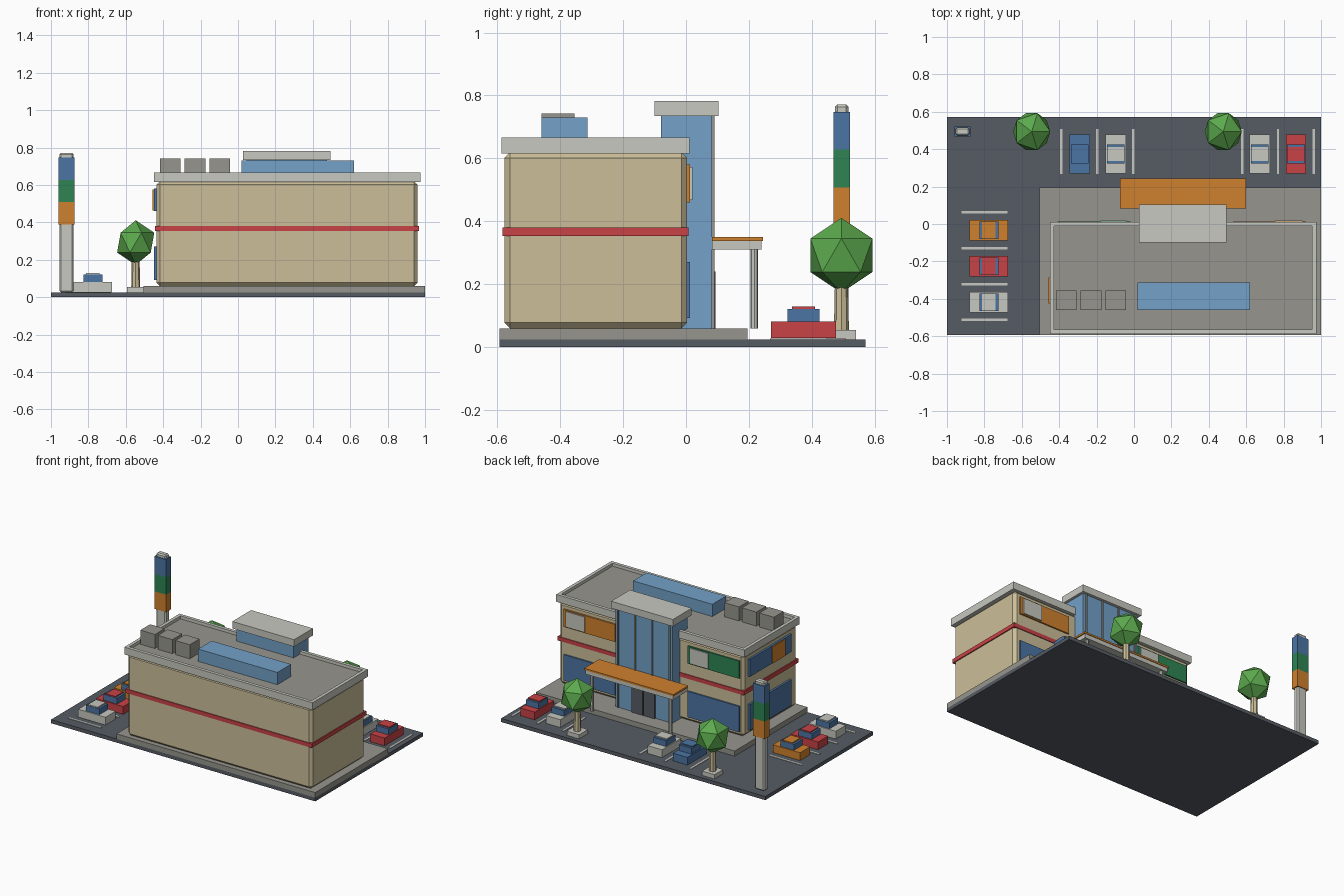
import bpy, bmesh, math
from mathutils import Matrix, Vector

if "Cube" in bpy.data.objects:
    bpy.data.objects.remove(bpy.data.objects["Cube"])


# ---------- colours ----------
def lin(c):
    c /= 255
    return c / 12.92 if c <= 0.04045 else ((c + 0.055) / 1.055) ** 2.4


MATS = {}
for name, rgb in {
    "light_grey": (200, 200, 193), "mid_grey": (150, 149, 141),
    "asphalt": (86, 92, 100), "tan": (203, 190, 153),
    "red": (200, 66, 70), "glass_blue": (115, 161, 200),
    "dark_blue": (76, 117, 164), "orange": (207, 129, 46),
    "leaf_green": (92, 170, 78), "panel_green": (46, 132, 84),
}.items():
    m = bpy.data.materials.new(name)
    m.diffuse_color = (*[lin(c) for c in rgb], 1)
    m.use_nodes = True
    m.node_tree.nodes["Principled BSDF"].inputs["Base Color"].default_value = m.diffuse_color
    MATS[name] = m


# ---------- helpers ----------
def finish(name, bm, *mats):
    me = bpy.data.meshes.new(name)
    bm.to_mesh(me)
    bm.free()
    for m in mats:
        me.materials.append(MATS[m])
    ob = bpy.data.objects.new(name, me)
    bpy.context.collection.objects.link(ob)
    return ob


def box_bm(x, y, z, bevel=0):
    bm = bmesh.new()
    size = Vector((x[1] - x[0], y[1] - y[0], z[1] - z[0]))
    mid = Vector((x[0] + x[1], y[0] + y[1], z[0] + z[1])) / 2
    bmesh.ops.create_cube(bm, size=1, matrix=Matrix.Translation(mid) @ Matrix.Diagonal((*size, 1)))
    if bevel:
        bmesh.ops.bevel(bm, geom=bm.edges[:], offset=bevel, segments=1, affect='EDGES')
    return bm


def box(name, mat, x, y, z, bevel=0):
    return finish(name, box_bm(x, y, z, bevel), mat)


def span(c, w):
    return (c - w / 2, c + w / 2)


def cylinder(name, mat, x, y, z, r1, r2):
    bm = bmesh.new()
    bmesh.ops.create_cone(bm, cap_ends=True, segments=8, radius1=r1, radius2=r2, depth=z[1] - z[0],
                          matrix=Matrix.Translation((x, y, (z[0] + z[1]) / 2)))
    return finish(name, bm, mat)


# ---------- ground ----------
box("parking_lot", "asphalt", (-1, 1), (-0.593, 0.571), (0, 0.025))
box("plinth", "mid_grey", (-0.505, 1), (-0.593, 0.195), (0.02, 0.06))

# ---------- main building ----------
box("building_body", "tan", (-0.436, 0.96), (-0.577, 0.003), (0.06, 0.62), 0.018)
box("red_band", "red", (-0.444, 0.967), (-0.583, 0.008), (0.353, 0.38))

# parapet with sunken roof floor
bm = box_bm((-0.45, 0.975), (-0.587, 0.011), (0.616, 0.666))
top = max(bm.faces, key=lambda f: f.calc_center_median().z)
bmesh.ops.inset_region(bm, faces=[top], thickness=0.032)
bmesh.ops.inset_region(bm, faces=[top], thickness=0.0005, depth=-0.02)
top.material_index = 1
finish("parapet_and_roof", bm, "light_grey", "mid_grey")

# rooftop
box("skylight", "glass_blue", (0.02, 0.62), (-0.46, -0.313), (0.64, 0.73))
for i in range(3):
    box(f"roof_unit_{i + 1}", "mid_grey", span(-0.362 + i * 0.132, 0.11), (-0.46, -0.355), (0.64, 0.742))

# windows and panels on the entrance side
LOW, HIGH = (0.093, 0.27), (0.46, 0.58)
for side, xr, plate, mat in (("left", (0.53, 0.92), (0.755, 0.9), "orange"),
                             ("right", (-0.41, -0.02), (-0.18, -0.04), "panel_green")):
    box(f"lower_window_{side}", "dark_blue", xr, (0, 0.013), LOW)
    box(f"upper_panel_{side}", mat, xr, (0, 0.013), HIGH)
    box(f"upper_plate_{side}", "light_grey", plate, (0.013, 0.02), (0.467, 0.573))

# windows on the parking side
box("side_lower_window", "dark_blue", (-0.45, -0.43), (-0.5, -0.05), LOW)
box("side_upper_window", "dark_blue", (-0.45, -0.43), (-0.5, -0.05), HIGH)
box("side_upper_plate", "orange", (-0.457, -0.45), (-0.425, -0.285), (0.463, 0.577))

# ---------- entrance tower ----------
box("glass_tower", "glass_blue", (0.045, 0.477), (-0.08, 0.083), (0.06, 0.736))
box("tower_cap", "light_grey", (0.027, 0.495), (-0.1, 0.103), (0.735, 0.783))
for i in range(4):
    box(f"mullion_{i + 1}", "mid_grey", span(0.065 + i * 0.13, 0.01), (0.08, 0.09), (0.06, 0.735))
for i, x in enumerate((0.215, 0.305)):
    box(f"door_leaf_{i + 1}", "asphalt", span(x, 0.084), (0.08, 0.094), (0.06, 0.24))

# canopy with posts
box("canopy_deck", "orange", (-0.075, 0.6), (0.083, 0.244), (0.338, 0.35))
box("canopy_beam", "light_grey", (-0.068, 0.593), (0.083, 0.24), (0.31, 0.338))
for i, x in enumerate((-0.035, 0.56)):
    cylinder(f"canopy_post_{i + 1}", "light_grey", x, 0.217, (0.06, 0.312), 0.012, 0.012)

# ---------- sign pylon ----------
box("pylon", "light_grey", span(-0.917, 0.074), span(0.495, 0.042), (0.025, 0.772), 0.008)
for i, mat in enumerate(("orange", "panel_green", "dark_blue")):
    z = 0.388 + i * 0.12
    box(f"pylon_panel_{i + 1}", mat, span(-0.917, 0.088), span(0.495, 0.053), (z, z + 0.12))

# ---------- trees ----------
for i, x in enumerate((-0.547, 0.477)):
    box(f"planter_{i + 1}", "light_grey", span(x, 0.094), span(0.494, 0.094), (0.025, 0.054))
    cylinder(f"trunk_{i + 1}", "tan", x, 0.494, (0.05, 0.24), 0.024, 0.02)
    bm = bmesh.new()
    bmesh.ops.create_icosphere(bm, subdivisions=1, radius=1,
                               matrix=Matrix.Translation((x, 0.494, 0.292)) @ Matrix.Diagonal((0.111, 0.116, 0.119, 1)))
    finish(f"foliage_{i + 1}", bm, "leaf_green")


# ---------- cars ----------
def car(n, mat, x, y, along_x):
    for part, m, length, width, z in (("body", mat, 0.207, 0.109, (0.029, 0.082)),
                                      ("cabin", "dark_blue", 0.102, 0.094, (0.08, 0.122)),
                                      ("roof", mat, 0.073, 0.088, (0.121, 0.129))):
        w, d = (length, width) if along_x else (width, length)
        box(f"car_{n}_{part}", m, span(x, w), span(y, d), z)


for n, (mat, x, y, along) in enumerate((
        ("orange", -0.776, -0.033, True), ("red", -0.776, -0.226, True), ("light_grey", -0.776, -0.418, True),
        ("dark_blue", -0.291, 0.374, False), ("light_grey", -0.098, 0.374, False),
        ("light_grey", 0.672, 0.374, False), ("red", 0.866, 0.374, False))):
    car(n + 1, mat, x, y, along)

# parking lines
for i in range(4):
    box(f"side_line_{i + 1}", "light_grey", (-0.922, -0.676), span(0.063 - i * 0.192, 0.013), (0.024, 0.028))
for i, x in enumerate((-0.388, -0.196, -0.004, 0.578, 0.77, 0.962)):
    box(f"back_line_{i + 1}", "light_grey", span(x, 0.013), (0.267, 0.508), (0.024, 0.028))
